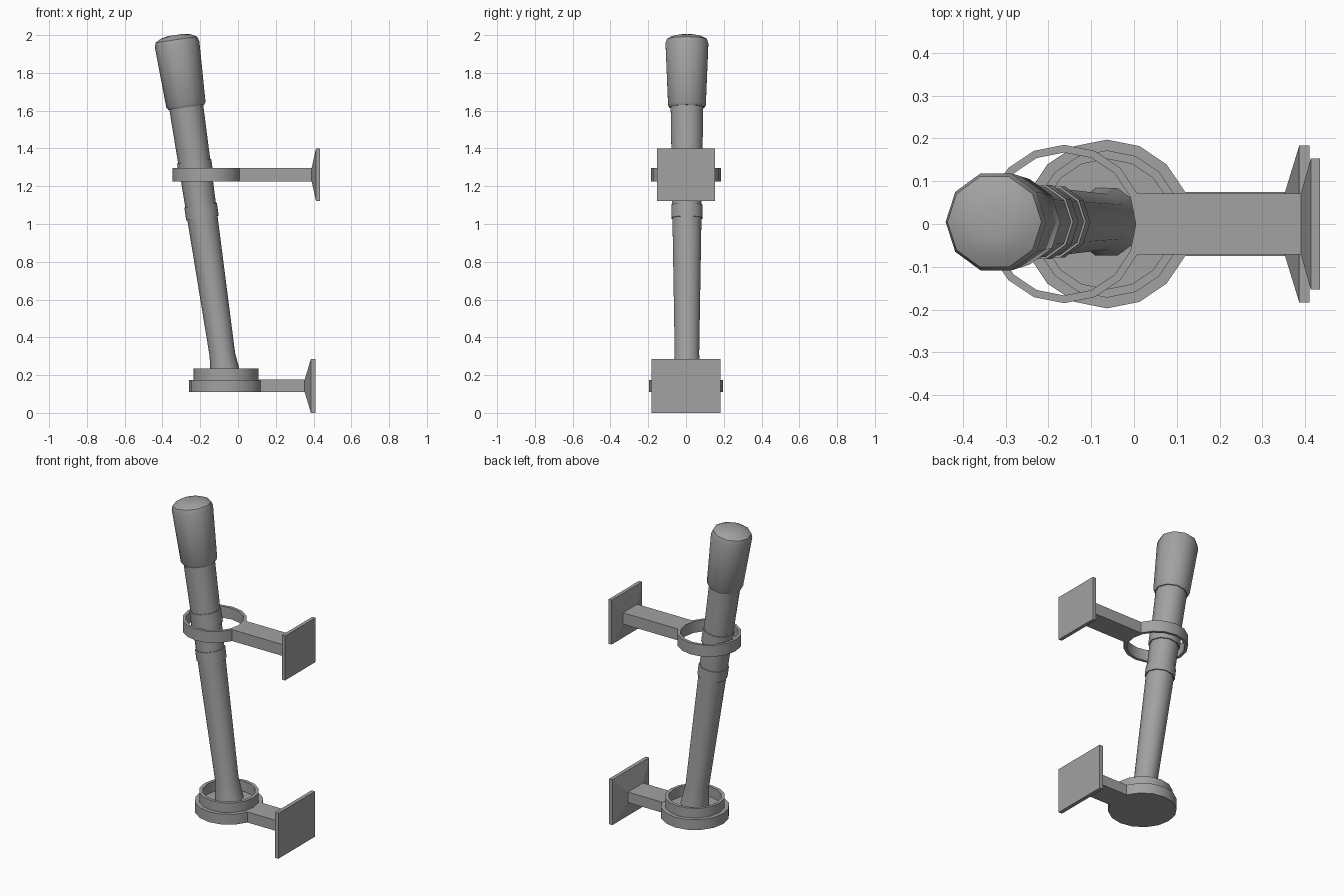
import bpy, bmesh, math
from mathutils import Matrix, Vector

cube = bpy.data.objects.get("Cube")
if cube:
    bpy.data.objects.remove(cube, do_unlink=True)

grey = bpy.data.materials.new("plain grey")
grey.use_nodes = True
colour = (0.36, 0.36, 0.36, 1)
grey.diffuse_color = colour
grey.node_tree.nodes["Principled BSDF"].inputs["Base Color"].default_value = colour


def finish(bm, name, matrix=Matrix(), smooth=True):
    bmesh.ops.recalc_face_normals(bm, faces=bm.faces)
    mesh = bpy.data.meshes.new(name)
    bm.to_mesh(mesh)
    bm.free()
    mesh.materials.append(grey)
    ob = bpy.data.objects.new(name, mesh)
    bpy.context.collection.objects.link(ob)
    ob.matrix_world = matrix
    if smooth:
        bpy.ops.object.select_all(action='DESELECT')
        ob.select_set(True)
        bpy.context.view_layer.objects.active = ob
        bpy.ops.object.shade_smooth_by_angle(angle=math.radians(40))
    return ob


def loft(bm, rings, closed=False):
    """Bridge successive vertex rings; cap the ends or close the loop."""
    n = len(rings[0])
    pairs = list(zip(rings, rings[1:]))
    if closed:
        pairs.append((rings[-1], rings[0]))
    else:
        bm.faces.new(rings[0])
        bm.faces.new(rings[-1])
    for a, b in pairs:
        for i in range(n):
            j = (i + 1) % n
            bm.faces.new((a[i], a[j], b[j], b[i]))


def lathe(name, profile, sides, matrix, closed=False):
    bm = bmesh.new()
    rings = []
    for r, z in profile:
        angles = [2 * math.pi * i / sides for i in range(sides)]
        rings.append([bm.verts.new((r * math.cos(a), r * math.sin(a), z)) for a in angles])
    loft(bm, rings, closed)
    return finish(bm, name, matrix)


def wall_arm(name, z, sections):
    """Square arm along x that spreads into a wall plate."""
    bm = bmesh.new()
    rings = [[bm.verts.new((x, sy * hy, z + sz * hz))
              for sy, sz in ((-1, -1), (1, -1), (1, 1), (-1, 1))]
             for x, hy, hz in sections]
    loft(bm, rings)
    return finish(bm, name, smooth=False)


# Lower bracket: stepped cup, arm and plate
lathe("lower_cup", [(0.197, 0.11), (0.197, 0.175), (0.172, 0.175), (0.172, 0.235),
                    (0.152, 0.235), (0.152, 0.17)], 16, Matrix.Translation((-0.063, 0, 0)))
wall_arm("lower_arm", 0.143, [(0.11, 0.075, 0.033), (0.353, 0.075, 0.033),
                              (0.386, 0.183, 0.143), (0.41, 0.183, 0.143)])

# Upper bracket: open ring, arm and plate
lathe("upper_ring", [(0.185, 1.225), (0.185, 1.297), (0.167, 1.297), (0.167, 1.225)],
      16, Matrix.Translation((-0.163, 0, 0)), closed=True)
wall_arm("upper_arm", 1.261, [(0.007, 0.071, 0.036), (0.39, 0.071, 0.036),
                              (0.413, 0.153, 0.14), (0.435, 0.153, 0.14)])

# Leaning staff: flared foot, tapered shaft, two bands and a rounded cap
tilt = Matrix.Translation((-0.064, 0.005, 0.18)) @ Matrix.Rotation(math.radians(-8.3), 4, 'Y')
lathe("staff_shaft", [(0.083, 0), (0.068, 0.13), (0.081, 0.88), (0.091, 1.48)], 10, tilt)
for name, low, high, radius in (("lower_band", 0.86, 0.93, 0.087),
                                ("upper_band", 1.08, 1.165, 0.091)):
    lathe(name, [(radius, low), (radius, high)], 10, tilt)
lathe("staff_cap", [(0.096, 1.453), (0.105, 1.468), (0.119, 1.79), (0.111, 1.815),
                    (0.08, 1.832), (0.04, 1.84)], 10, tilt)
